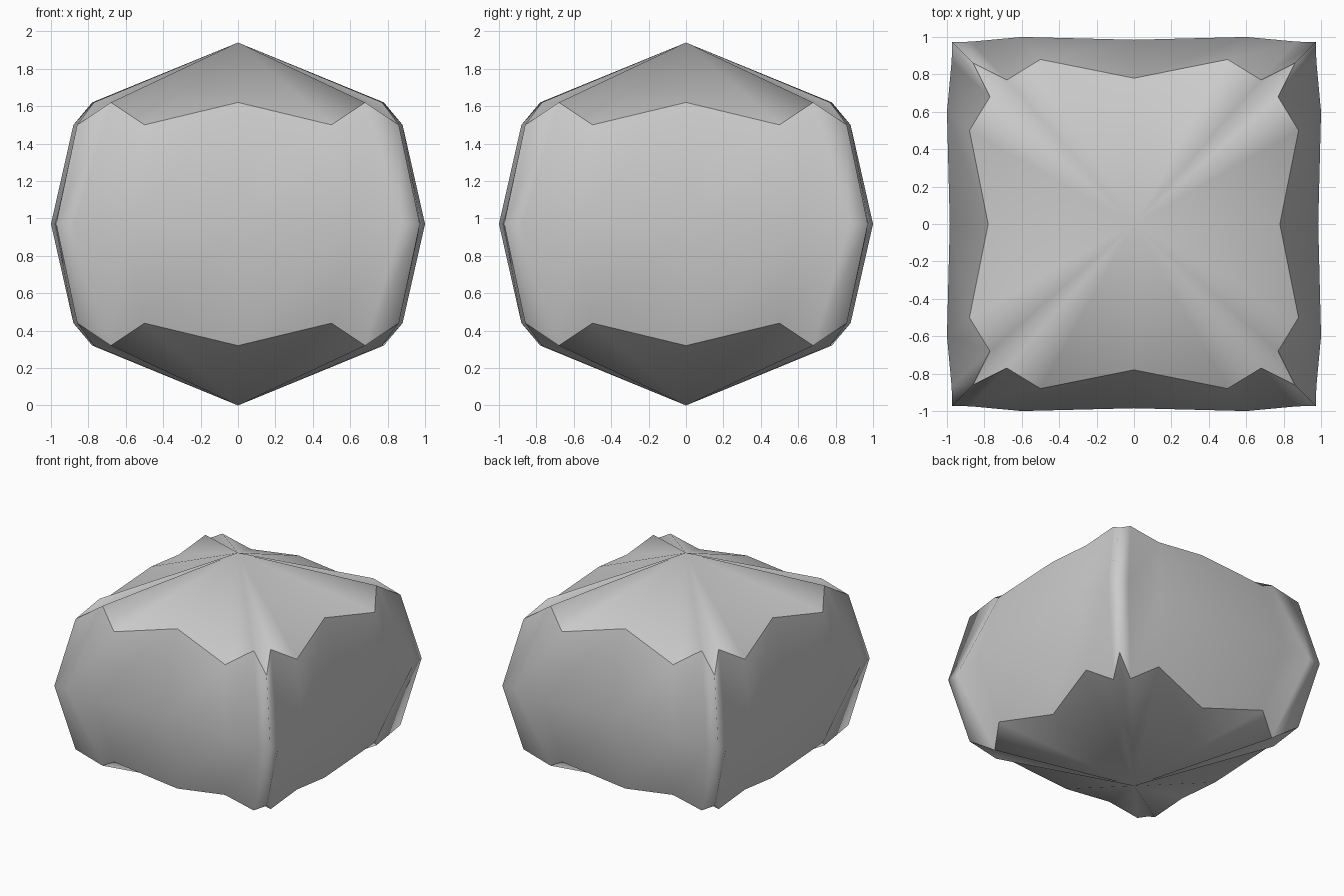
import bpy, bmesh

if "Cube" in bpy.data.objects:
    bpy.data.objects.remove(bpy.data.objects["Cube"])

MID, TIP = 0.97, 0.97          # equator height, tip distance from equator

# One half side of the outline: (along side, outwards, height above equator)
EQUATOR = [(0, 0.985, 0), (0.6, 1.0, 0), (0.87, 0.975, 0), (0.972, 0.972, 0)]
RIM = [(0, 0.78, 0.65), (0.5, 0.88, 0.53), (0.68, 0.77, 0.65), (0.86, 0.86, 0.53)]


def ring(bm, half, flip=1):
    """Mirror the half side, then turn it around the four sides."""
    side = [(-a, o, h) for a, o, h in half[:0:-1]] + half[:-1]
    verts = []
    for c, s in [(1, 0), (0, 1), (-1, 0), (0, -1)]:
        for a, o, h in side:
            x, y = a, -o
            verts.append(bm.verts.new((x * c - y * s, x * s + y * c, MID + flip * h)))
    return verts


bm = bmesh.new()
low, middle, high = ring(bm, RIM, -1), ring(bm, EQUATOR), ring(bm, RIM)
bottom = bm.verts.new((0, 0, MID - TIP))
top = bm.verts.new((0, 0, MID + TIP))
n = len(middle)

# Side walls and pleated caps
for i in range(n):
    j = (i + 1) % n
    bm.faces.new((low[i], low[j], middle[j], middle[i]))
    bm.faces.new((middle[i], middle[j], high[j], high[i]))
    bm.faces.new((high[i], high[j], top))
    bm.faces.new((low[j], low[i], bottom))
for f in bm.faces:
    f.smooth = True

# Hard crease only where the caps meet the walls
for rim in (low, high):
    for i in range(n):
        bm.edges.get((rim[i], rim[(i + 1) % n])).smooth = False
bmesh.ops.recalc_face_normals(bm, faces=bm.faces)

mesh = bpy.data.meshes.new("pleated_block")
bm.to_mesh(mesh)
bm.free()
block = bpy.data.objects.new("pleated_block", mesh)
bpy.context.collection.objects.link(block)

grey = bpy.data.materials.new("light grey")
grey.diffuse_color = (0.6, 0.6, 0.6, 1)
grey.use_nodes = True
grey.node_tree.nodes["Principled BSDF"].inputs["Base Color"].default_value = grey.diffuse_color
mesh.materials.append(grey)
